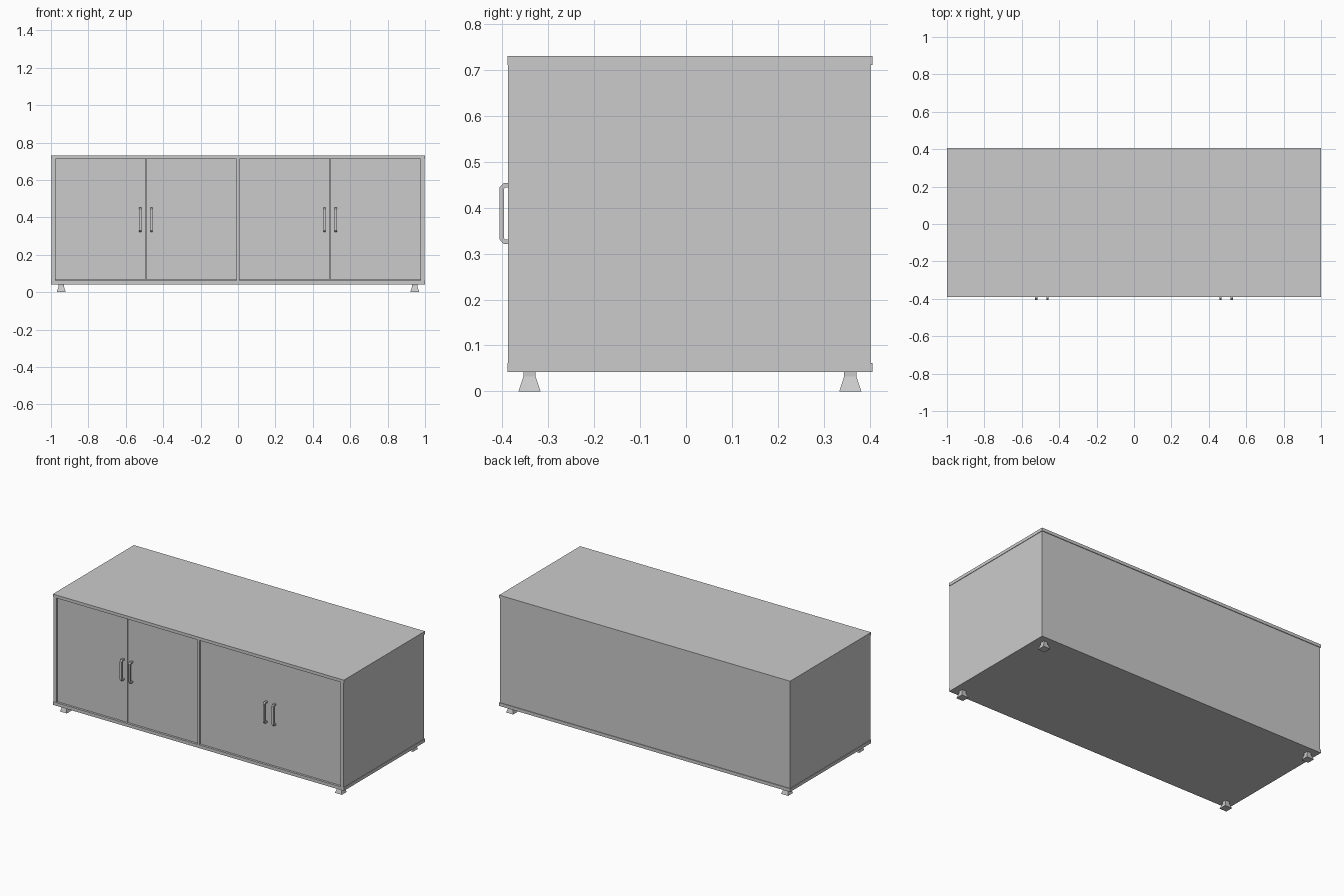
import bpy, bmesh

if "Cube" in bpy.data.objects:
    bpy.data.objects.remove(bpy.data.objects["Cube"])


def mesh_object(name, bm):
    bmesh.ops.recalc_face_normals(bm, faces=bm.faces[:])
    me = bpy.data.meshes.new(name)
    bm.to_mesh(me)
    bm.free()
    ob = bpy.data.objects.new(name, me)
    bpy.context.collection.objects.link(ob)
    return ob


def box(name, x0, x1, y0, y1, z0, z1):
    bm = bmesh.new()
    bmesh.ops.create_cube(bm, size=1)
    for v in bm.verts:
        v.co = ((x0 + x1) / 2 + v.co.x * (x1 - x0),
                (y0 + y1) / 2 + v.co.y * (y1 - y0),
                (z0 + z1) / 2 + v.co.z * (z1 - z0))
    return mesh_object(name, bm)


def foot(name, cx, cy):
    # square flared base with a straight neck
    bm = bmesh.new()
    rings = []
    for z, r in ((0, 0.024), (0.032, 0.0135), (0.043, 0.0135)):
        rings.append([bm.verts.new((cx + sx * r, cy + sy * r, z))
                      for sx, sy in ((-1, -1), (1, -1), (1, 1), (-1, 1))])
    for a, b in zip(rings, rings[1:]):
        for i in range(4):
            bm.faces.new((a[i], a[(i + 1) % 4], b[(i + 1) % 4], b[i]))
    bm.faces.new(rings[0])
    bm.faces.new(rings[-1])
    return mesh_object(name, bm)


def handle(name, cx, half=0.006):
    # chamfered C-shaped bar: outer and inner side paths (y, z)
    outer = [(DOOR_Y, 0.321), (-0.397, 0.321), (-0.4065, 0.331),
             (-0.4065, 0.444), (-0.397, 0.454), (DOOR_Y, 0.454)]
    inner = [(DOOR_Y, 0.331), (-0.394, 0.331), (-0.3965, 0.334),
             (-0.3965, 0.441), (-0.394, 0.444), (DOOR_Y, 0.444)]
    bm = bmesh.new()
    rings = [[bm.verts.new((cx + s * half, y, z)) for s, (y, z) in
              ((-1, o), (1, o), (1, i), (-1, i))] for o, i in zip(outer, inner)]
    for a, b in zip(rings, rings[1:]):
        for i in range(4):
            bm.faces.new((a[i], a[(i + 1) % 4], b[(i + 1) % 4], b[i]))
    bm.faces.new(rings[0])
    bm.faces.new(rings[-1])
    return mesh_object(name, bm)


FRONT, BACK = -0.389, 0.4065
DOOR_Y = -0.379
Z0, Z1 = 0.062, 0.711

# carcass
box("top_panel", -1, 1, FRONT, BACK, Z1, 0.73)
box("bottom_panel", -1, 1, FRONT, BACK, 0.042, Z0)
box("center_divider", -0.008, 0.008, FRONT + 0.001, 0.39, Z0, Z1)
box("back_panel", -0.976, 0.976, 0.39, BACK - 0.004, Z0, Z1)

for side, s in (("left", -1), ("right", 1)):
    x0, x1 = sorted((s * 0.976, s * 0.997))
    box(side + "_side_panel", x0, x1, FRONT + 0.001, BACK - 0.004, Z0, Z1)
    # recessed doors with a thin gap where each pair meets
    for part, a, b, hx in (("inner", 0.008, 0.4905, 0.462),
                           ("outer", 0.4935, 0.976, 0.522)):
        x0, x1 = sorted((s * a, s * b))
        box(f"{side}_{part}_door", x0, x1, DOOR_Y, DOOR_Y + 0.018, Z0 + 0.002, Z1)
        handle(f"{side}_{part}_handle", s * hx)
    # feet
    foot(f"front_{side}_foot", s * 0.945, -0.341)
    foot(f"back_{side}_foot", s * 0.945, 0.358)
